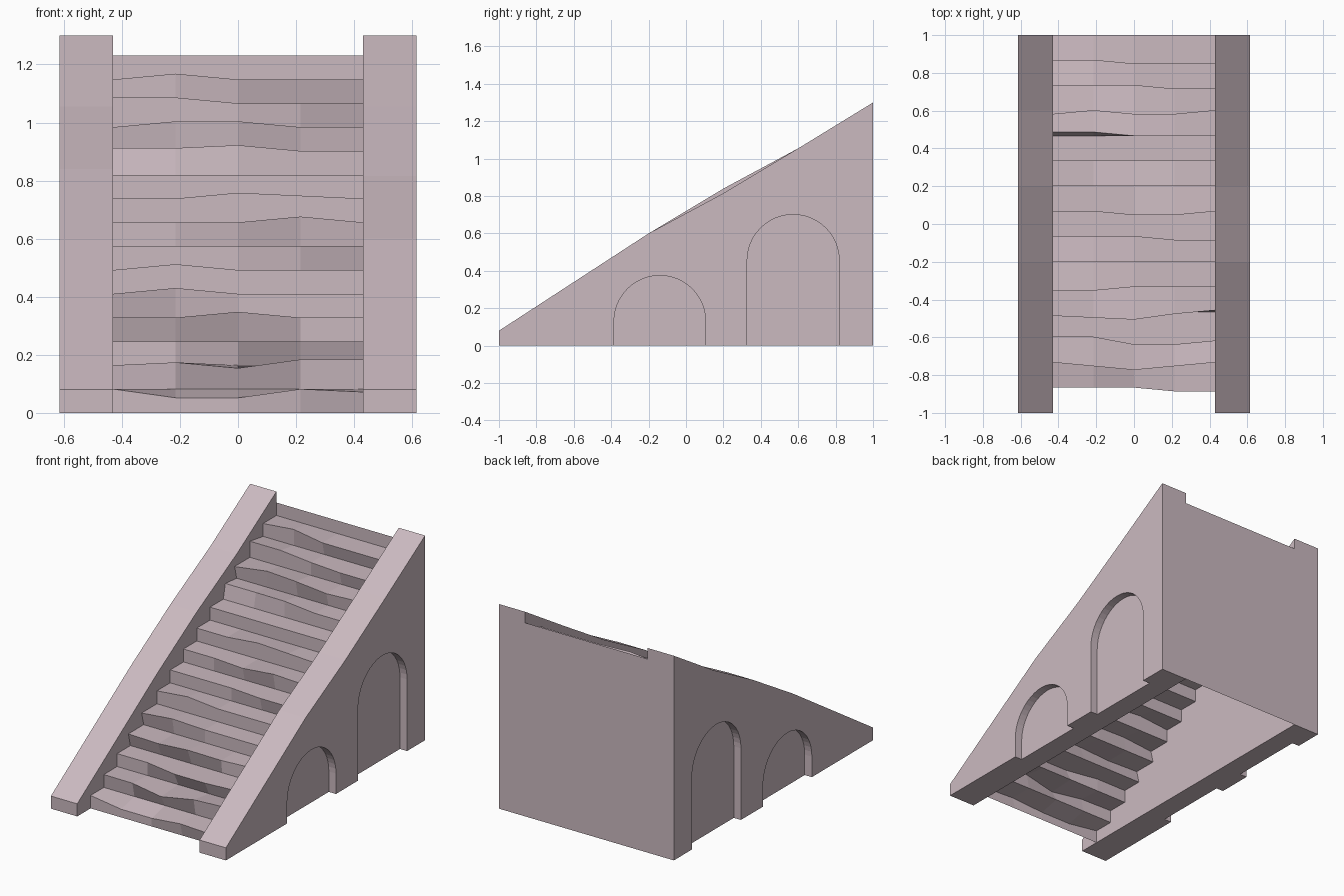
import bpy
import math

cube = bpy.data.objects.get("Cube")
if cube:
    bpy.data.objects.remove(cube, do_unlink=True)

# Single stone colour
stone = bpy.data.materials.new("pale pink stone")
stone.use_nodes = True
colour = (0.60, 0.49, 0.53, 1)
stone.diffuse_color = colour
stone.node_tree.nodes["Principled BSDF"].inputs["Base Color"].default_value = colour

INNER, OUTER = 0.43, 0.615
RECESS = 0.05


def make_object(name, verts, faces):
    mesh = bpy.data.meshes.new(name)
    mesh.from_pydata(verts, [], faces)
    mesh.materials.append(stone)
    obj = bpy.data.objects.new(name, mesh)
    bpy.context.collection.objects.link(obj)
    return obj


def prism(name, profile, x0, x1):
    """Extrude a counter-clockwise (y, z) profile from x0 to x1, x0 < x1."""
    n = len(profile)
    verts = [(x, y, z) for x in (x0, x1) for y, z in profile]
    faces = [tuple(reversed(range(n))), tuple(range(n, n + n))]
    faces += [(i, (i + 1) % n, n + (i + 1) % n, n + i) for i in range(n)]
    return make_object(name, verts, faces)


def arch_profile(centre, radius, spring, segments=24):
    points = [(centre - radius, -0.1), (centre + radius, -0.1)]
    for i in range(segments + 1):
        a = math.pi * i / segments
        points.append((centre + radius * math.cos(a), spring + radius * math.sin(a)))
    return points


# Sloping side walls with two shallow arched niches each
arches = {"low": (-0.14, 0.245, 0.13), "tall": (0.573, 0.246, 0.455)}
for side, sign, hump in (("left", 1, 0.815), ("right", -1, 0.84)):
    profile = [(-1, 0), (1, 0), (1, 1.3), (0.6, 1.055),
               (0.2, hump), (-0.2, 0.6), (-1, 0.08)]
    wall = prism(side + "_wall", profile, *sorted((sign * INNER, sign * OUTER)))
    for label, arch in arches.items():
        span = sorted((sign * (OUTER - RECESS), sign * (OUTER + RECESS)))
        cutter = prism(f"{side}_{label}_arch_cutter", arch_profile(*arch), *span)
        cutter.hide_render = True
        cutter.hide_set(True)
        cut = wall.modifiers.new(label + " arch", 'BOOLEAN')
        cut.operation = 'DIFFERENCE'
        cut.solver = 'EXACT'
        cut.object = cutter

# Worn stair sheet, open underneath; wear is in hundredths, per step and column
STEPS, COLUMNS = 14, 5
START, RISE = -0.866, 0.082
RUN = (1 - START) / STEPS
wear_y = {
    0: (0, 0, 0, -2, -2), 1: (0, -2, -4, -2, 0), 2: (0, 0, -4, -4, -2),
    3: (-2, -3, -4, -1, 1), 4: (-2, -2, 0, 0, 0), 6: (0, 0, 0, -2, -2),
    7: (0, 0, -2, -2, 0), 10: (2, 2, 0, 0, 0), 11: (-2, 0, -2, -2, 0),
    12: (0, 0, 0, -2, -2), 13: (0, 0, -2, -2, -2),
}
wear_z = {
    0: (0, -3, -3, 0, -1), 1: (0, 1, -1, 2, 2), 3: (0, 0, 2, 0, 0),
    4: (0, 2, 0, 0, 0), 5: (0, 2, 0, 0, 0), 7: (0, 0, 0, 2, 0),
    8: (0, 0, 2, 1, 0), 10: (1, 1, 2, 0, 0), 11: (0, 2, 2, 0, 0),
    12: (2, 2, 0, 0, 0), 13: (0, 2, 0, 0, 0),
}
level = (0,) * COLUMNS
verts = []
for step in range(STEPS + 1):
    y, z = START + RUN * step, RISE * step
    xs = [INNER * (2 * c / (COLUMNS - 1) - 1) for c in range(COLUMNS)]
    verts += [(x, y, z) for x in xs]                      # foot of the riser
    if step < STEPS:
        dy, dz = wear_y.get(step, level), wear_z.get(step, level)
        verts += [(x, y + a / 100, z + RISE + b / 100)    # front edge of the tread
                  for x, a, b in zip(xs, dy, dz)]
faces = []
for row in range(2 * STEPS):
    for c in range(COLUMNS - 1):
        i = row * COLUMNS + c
        faces.append((i, i + 1, i + 1 + COLUMNS, i + COLUMNS))
make_object("stairs", verts, faces)

# Flat back panel, which also forms the last riser
top = RISE * (STEPS + 1)
make_object("back_panel",
            [(INNER, 1, 0), (-INNER, 1, 0), (-INNER, 1, top), (INNER, 1, top)],
            [(0, 1, 2, 3)])
